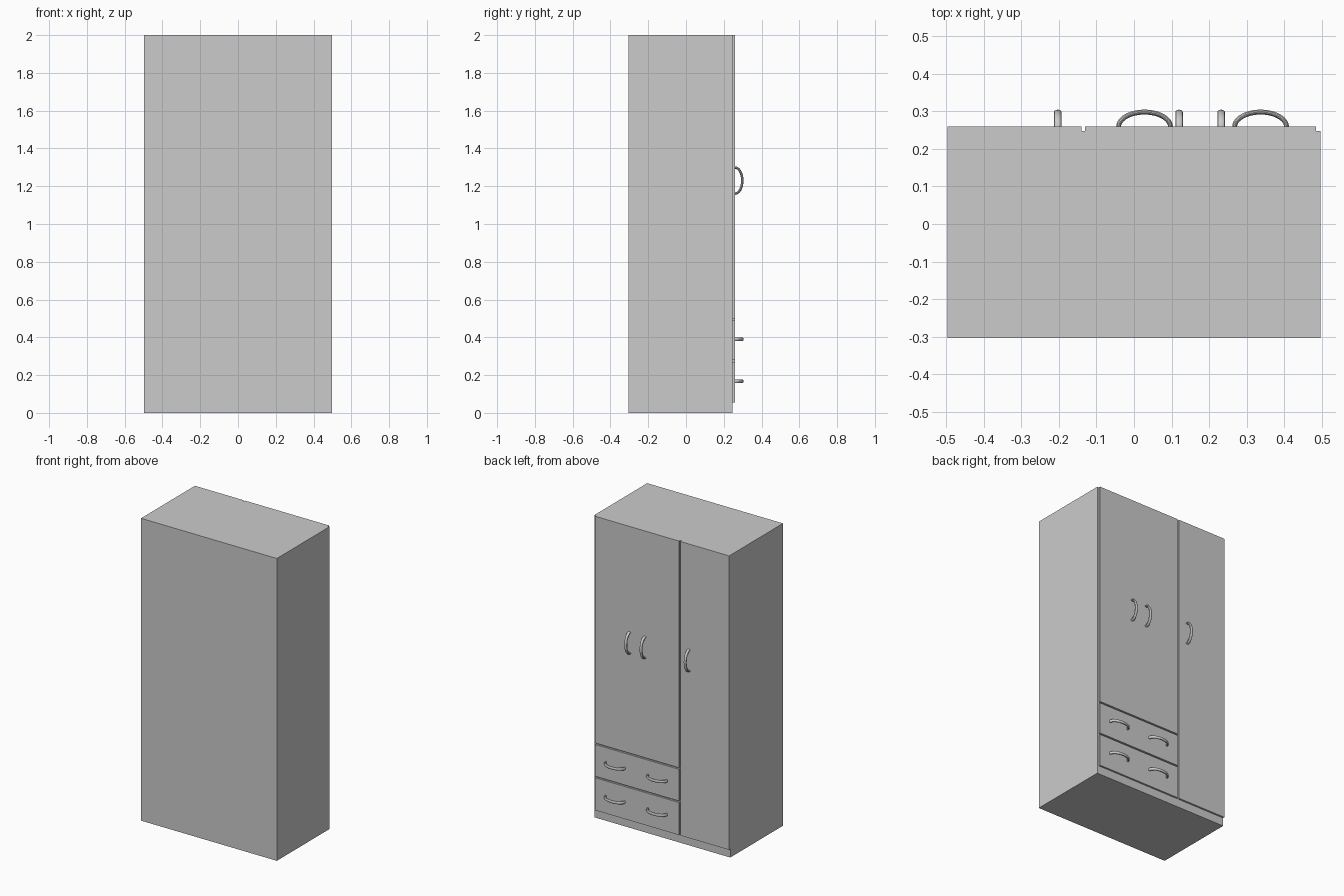
import bpy, bmesh
from math import sin, cos, pi
from mathutils import Vector

if "Cube" in bpy.data.objects:
    bpy.data.objects.remove(bpy.data.objects["Cube"])

BODY_FRONT, DOOR_FRONT = 0.247, 0.259


def box(name, x0, x1, y0, y1, z0, z1):
    bm = bmesh.new()
    bmesh.ops.create_cube(bm, size=1)
    for v in bm.verts:
        v.co = Vector((x1 if v.co.x > 0 else x0,
                       y1 if v.co.y > 0 else y0,
                       z1 if v.co.z > 0 else z0))
    return finish(name, bm)


def finish(name, bm):
    bmesh.ops.recalc_face_normals(bm, faces=bm.faces)
    mesh = bpy.data.meshes.new(name)
    bm.to_mesh(mesh)
    bm.free()
    ob = bpy.data.objects.new(name, mesh)
    bpy.context.collection.objects.link(ob)
    return ob


def handle(name, x, z, vertical):
    """Half-ellipse bow handle with an oval section, ends meeting the door."""
    a, b, thick, wide, steps, sides = 0.069, 0.039, 0.0065, 0.010, 24, 12
    bm = bmesh.new()
    rings = []
    for i in range(steps + 1):
        t = pi * i / steps
        normal = Vector((b * cos(t), a * sin(t))).normalized()
        ring = []
        for j in range(sides):
            s = 2 * pi * j / sides
            along = a * cos(t) + normal.x * thick * cos(s)
            out = DOOR_FRONT + b * sin(t) + normal.y * thick * cos(s)
            side = wide * sin(s)
            co = (x + side, out, z + along) if vertical else (x + along, out, z + side)
            ring.append(bm.verts.new(co))
        rings.append(ring)
    for r0, r1 in zip(rings, rings[1:]):
        for j in range(sides):
            k = (j + 1) % sides
            bm.faces.new((r0[j], r0[k], r1[k], r1[j]))
    bm.faces.new(rings[0])
    bm.faces.new(rings[-1])
    ob = finish(name, bm)
    bpy.ops.object.select_all(action='DESELECT')
    ob.select_set(True)
    bpy.context.view_layer.objects.active = ob
    bpy.ops.object.shade_smooth_by_angle()


# Carcass
box("wardrobe_body", -0.497, 0.497, -0.304, BODY_FRONT, 0, 2)

# Doors: one full height, two short ones above the drawers
for name, x0, x1, z0 in (("tall_door", -0.497, -0.140, 0.055),
                         ("upper_door_inner", -0.130, 0.1775, 0.50),
                         ("upper_door_outer", 0.1775, 0.485, 0.50)):
    box(name, x0, x1, BODY_FRONT, DOOR_FRONT, z0, 2)

# Door handles
for i, x in enumerate((-0.203, 0.12, 0.232)):
    handle(f"door_handle_{i + 1}", x, 1.23, True)

# Drawer fronts, each with two handles
for i, (z0, z1, hz) in enumerate(((0.055, 0.27, 0.167), (0.28, 0.49, 0.39))):
    box(f"drawer_front_{i + 1}", -0.130, 0.485, BODY_FRONT, DOOR_FRONT, z0, z1)
    for j, x in enumerate((0.028, 0.337)):
        handle(f"drawer_handle_{i + 1}_{j + 1}", x, hz, False)
